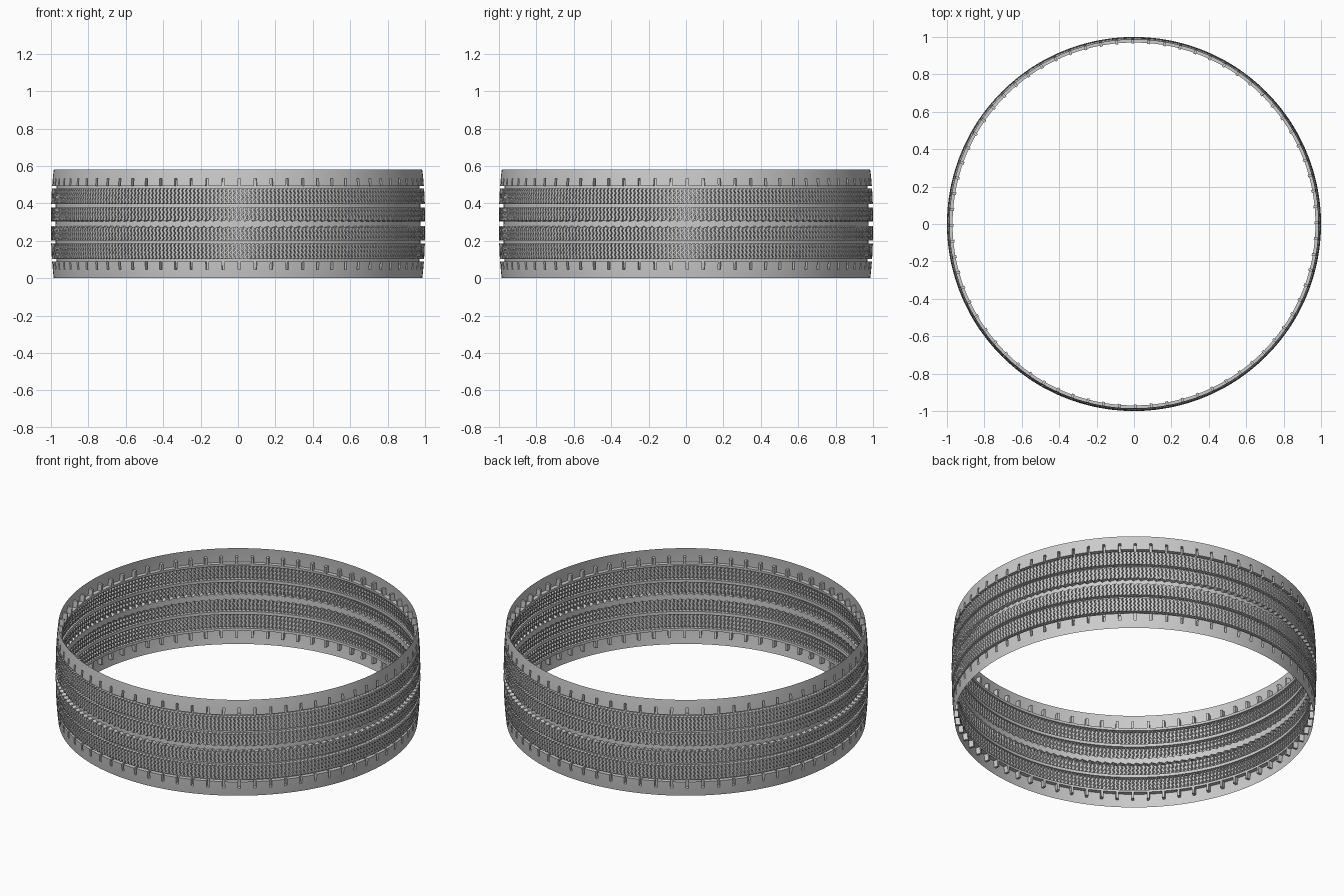
import bpy, bmesh, math

if "Cube" in bpy.data.objects:
    bpy.data.objects.remove(bpy.data.objects["Cube"])

PITCHES, COLS = 72, 8            # tread pattern repeats, columns per repeat
MID, HALF = 0.29, 0.29
N = PITCHES * COLS
DEPTH = {"plain": 0, "rib": 0, "groove": 0.024, "centre": 0.024}

# bands of the lower half: start height, end height, kind, rows
lower = [(0.0, 0.022, "plain", 1), (0.022, 0.047, "plain", 1), (0.047, 0.088, "slot", 2),
         (0.088, 0.102, "groove", 1), (0.102, 0.184, "rib", 7),
         (0.184, 0.202, "groove", 1), (0.202, 0.266, "rib", 5)]
upper = [(2 * MID - b, 2 * MID - a, k, n) for a, b, k, n in reversed(lower)]
bands = lower + [(0.266, 0.314, "centre", 1)] + upper

# flatten to row heights and the kind of each row of cells
heights, kinds = [0.0], []
for a, b, kind, n in bands:
    for i in range(n):
        heights.append(a + (b - a) * (i + 1) / n)
        kinds.append(kind)

SIPE_EDGES = [0, .07, .25, .32, .5, .57, .75, .82]
SLOT_EDGES = [0, .16, .28, .40, .52, .64, .76, .88]


def position(row, col, depth):
    """Point on the crowned tread, sunk inwards by depth."""
    z = heights[row]
    shoulder = abs(z - MID) > 0.195
    p, k = divmod(col % N, COLS)
    u = (SLOT_EDGES if shoulder else SIPE_EDGES)[k]
    if not shoulder:
        u += 0.045 * (-1) ** row                 # zigzag sipes
    if abs(z - MID) < 0.03:                      # saw-tooth walls of centre groove
        tooth = 0.004 * (k % 4)
        z += tooth if z < MID else -(0.012 - tooth)
    r = 1.0 - 0.015 * (abs(z - MID) / HALF) ** 2.5 - depth
    t = 2 * math.pi * (p + u) / PITCHES
    return r * math.cos(t), r * math.sin(t), z


def cell_depth(row, col):
    kind, k = kinds[row], col % COLS
    if kind == "slot":
        return 0.026 if k == 0 else 0
    if kind == "rib" and k % 2 == 0:
        return 0.016
    return DEPTH[kind]


# tread sheet: floor and top cells joined by radial walls
bm = bmesh.new()
verts = {}


def v(row, col, depth):
    key = (row, col % N, depth)
    if key not in verts:
        verts[key] = bm.verts.new(position(*key))
    return verts[key]


for r in range(len(kinds)):
    for c in range(N):
        d = cell_depth(r, c)
        bm.faces.new([v(r, c, d), v(r, c + 1, d), v(r + 1, c + 1, d), v(r + 1, c, d)])
        left = cell_depth(r, c - 1)
        if left != d:
            bm.faces.new([v(r, c, left), v(r, c, d), v(r + 1, c, d), v(r + 1, c, left)])
        if r and cell_depth(r - 1, c) != d:
            e = cell_depth(r - 1, c)
            bm.faces.new([v(r, c, e), v(r, c + 1, e), v(r, c + 1, d), v(r, c, d)])

mesh = bpy.data.meshes.new("tyre_tread")
bm.to_mesh(mesh)
bm.free()
tread = bpy.data.objects.new("tyre_tread", mesh)
bpy.context.collection.objects.link(tread)
bpy.context.view_layer.objects.active = tread
tread.select_set(True)
bpy.ops.object.shade_smooth_by_angle(angle=math.radians(30))
